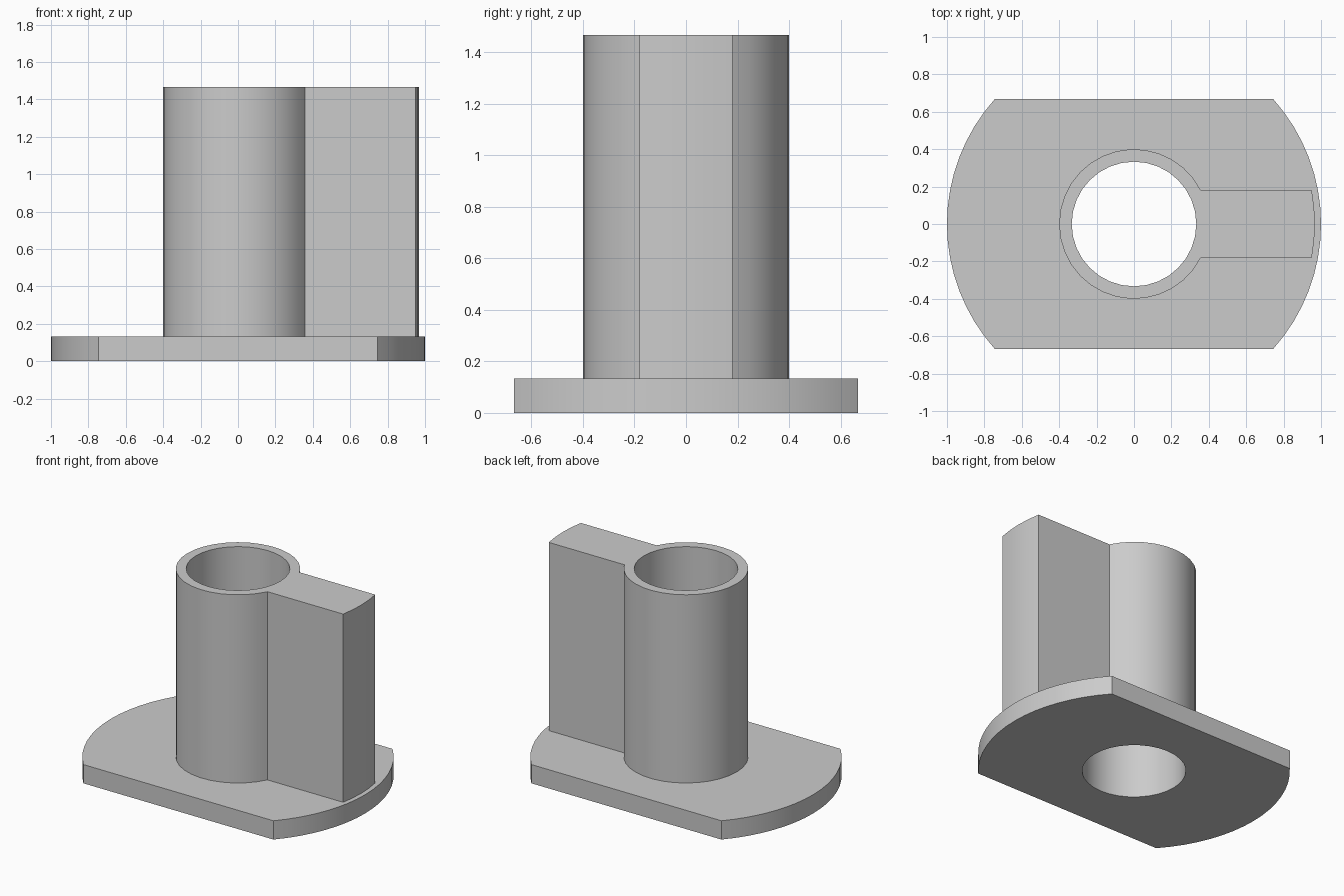
import bpy
import bmesh
from math import asin, cos, sin, pi, radians

cube = bpy.data.objects.get("Cube")
if cube:
    bpy.data.objects.remove(cube)

FLANGE_R, FLANGE_HALF, FLANGE_TOP = 1.0, 0.667, 0.133
TUBE_R, BORE_R, TOP = 0.4, 0.333, 1.467
RIB_R, RIB_HALF = 0.967, 0.18


def arc(radius, start, end, steps):
    """Points on an arc, both ends included."""
    angles = [start + (end - start) * i / steps for i in range(steps + 1)]
    return [(radius * cos(a), radius * sin(a)) for a in angles]


# Outlines, all counter-clockwise
corner = asin(FLANGE_HALF / FLANGE_R)
flange = arc(FLANGE_R, -corner, corner, 16) + arc(FLANGE_R, pi - corner, pi + corner, 16)
root, tip = asin(RIB_HALF / TUBE_R), asin(RIB_HALF / RIB_R)
sleeve = arc(TUBE_R, root, 2 * pi - root, 28) + arc(RIB_R, -tip, tip, 4)
bore = arc(BORE_R, 0, 2 * pi, 32)[:-1]

bm = bmesh.new()


def wall(outline, z0, z1):
    """Upright band of quads; returns its bottom and top edge loops."""
    low = [bm.verts.new((x, y, z0)) for x, y in outline]
    high = [bm.verts.new((x, y, z1)) for x, y in outline]
    n = len(outline)
    for i in range(n):
        j = (i + 1) % n
        bm.faces.new((low[i], low[j], high[j], high[i]))
    return [[bm.edges.get((ring[i], ring[(i + 1) % n])) for i in range(n)]
            for ring in (low, high)]


def cap(outer, inner):
    """Flat face between two loops."""
    bmesh.ops.triangle_fill(bm, edges=outer + inner, use_beauty=True)


# Flange, ribbed sleeve and through bore in one closed skin
flange_low, flange_high = wall(flange, 0, FLANGE_TOP)
sleeve_low, sleeve_high = wall(sleeve, FLANGE_TOP, TOP)
bore_low, bore_high = wall(bore, 0, TOP)
cap(flange_low, bore_low)
cap(flange_high, sleeve_low)
cap(sleeve_high, bore_high)
bmesh.ops.recalc_face_normals(bm, faces=bm.faces[:])

mesh = bpy.data.meshes.new("flanged_sleeve")
bm.to_mesh(mesh)
bm.free()
part = bpy.data.objects.new("flanged_sleeve", mesh)
bpy.context.collection.objects.link(part)

# Plain grey
grey = bpy.data.materials.new("plain_grey")
grey.use_nodes = True
colour = (0.6, 0.6, 0.6, 1)
grey.diffuse_color = colour
grey.node_tree.nodes["Principled BSDF"].inputs["Base Color"].default_value = colour
mesh.materials.append(grey)

bpy.ops.object.select_all(action="DESELECT")
part.select_set(True)
bpy.context.view_layer.objects.active = part
bpy.ops.object.shade_smooth_by_angle(angle=radians(25))
